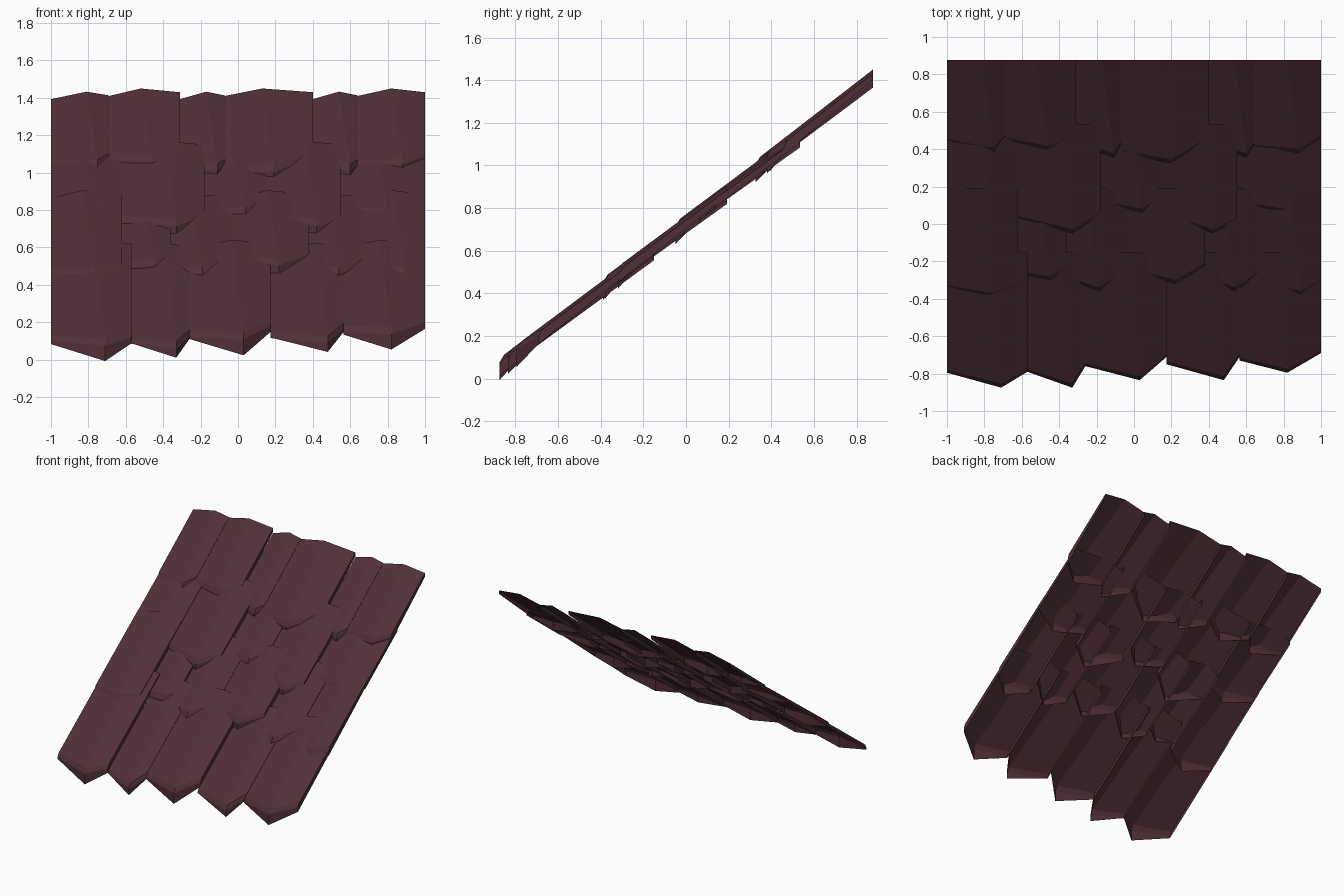
import bpy
import bmesh

if "Cube" in bpy.data.objects:
    bpy.data.objects.remove(bpy.data.objects["Cube"], do_unlink=True)

# Single dark red-brown material
wood = bpy.data.materials.new("dark_red_brown")
wood.use_nodes = True
colour = (0.08, 0.03, 0.038, 1)
wood.diffuse_color = colour
wood.node_tree.nodes["Principled BSDF"].inputs["Base Color"].default_value = colour

SLOPE = 0.773
BACK, RIDGE_TOP = 0.877, 1.45


def plane(y):
    """Height of the roof slope at depth y."""
    return RIDGE_TOP + SLOPE * (y - BACK)


def shingle(name, high, xs, ends, top, sink):
    """Open-backed ridged shell with side flanges and a pointed lower lip."""
    low = 0.0 if high else 0.017
    drops = (0.04 + low, low, 0.02 + low)
    tip_lip = 0.103 if high else 0.085
    bm = bmesh.new()
    columns = []
    for i, (x, end, drop) in enumerate(zip(xs, ends, drops)):
        middle = i == 1
        outline = [
            (x - 0.06 if middle else x, top, drop + sink),
            (x, end + (0.022 if middle else 0.014), drop),
            (x, end, drop + 0.02),
            (x, end, tip_lip if middle else 0.074),
        ]
        columns.append([bm.verts.new((px, y, plane(y) - d)) for px, y, d in outline])
    # Top slopes and front lip
    for a, b in zip(columns, columns[1:]):
        for k in range(len(a) - 1):
            bm.faces.new((a[k], a[k + 1], b[k + 1], b[k]))
    # Side flanges
    for i in (0, 2):
        d = drops[i] + sink + 0.028
        corner = bm.verts.new((xs[i], top, plane(top) - d))
        loop = columns[i] + [corner]
        bm.faces.new(loop[::-1] if i == 0 else loop)
    bm.normal_update()
    mesh = bpy.data.meshes.new(name)
    bm.to_mesh(mesh)
    bm.free()
    mesh.materials.append(wood)
    bpy.context.collection.objects.link(bpy.data.objects.new(name, mesh))


# Each shingle: raised or not, left, tip and right x, lower edge's y at each
courses = {
    "top": [
        (False, (-1, -0.75, -0.69), (0.44, 0.385, 0.46)),
        (True, (-0.69, -0.46, -0.31), (0.45, 0.395, 0.46)),
        (False, (-0.31, -0.11, -0.07), (0.43, 0.355, 0.42)),
        (True, (-0.07, 0.19, 0.40), (0.38, 0.325, 0.45)),
        (False, (0.40, 0.60, 0.64), (0.43, 0.355, 0.42)),
        (True, (0.64, 0.88, 1), (0.41, 0.38, 0.46)),
    ],
    "upper": [
        (False, (-1, -0.77, -0.62), (0.12, 0.06, 0.11)),
        (True, (-0.62, -0.33, -0.18), (0.03, -0.05, 0.05)),
        (False, (-0.18, 0.04, 0.15), (0.11, 0.06, 0.14)),
        (True, (0.15, 0.42, 0.55), (0.05, -0.05, 0.02)),
        (False, (0.55, 0.80, 1), (0.11, 0.06, 0.14)),
    ],
    "lower": [
        (True, (-1, -0.77, -0.62), (-0.34, -0.39, -0.33)),
        (False, (-0.62, -0.45, -0.36), (-0.27, -0.30, -0.25)),
        (False, (-0.36, -0.19, -0.03), (-0.30, -0.36, -0.25)),
        (True, (-0.03, 0.22, 0.38), (-0.25, -0.32, -0.22)),
        (False, (0.38, 0.54, 0.69), (-0.30, -0.36, -0.25)),
        (True, (0.69, 0.89, 1), (-0.33, -0.38, -0.31)),
    ],
    "bottom": [
        (True, (-1, -0.71, -0.57), (-0.795, -0.875, -0.79)),
        (False, (-0.57, -0.33, -0.26), (-0.79, -0.875, -0.76)),
        (True, (-0.26, 0.03, 0.175), (-0.76, -0.835, -0.71)),
        (False, (0.175, 0.48, 0.565), (-0.75, -0.835, -0.71)),
        (True, (0.565, 0.82, 1), (-0.73, -0.795, -0.69)),
    ],
}

# Lay the courses down the slope, each tucked under the one above
for row, (course, tiles) in enumerate(courses.items()):
    for i, (high, xs, ends) in enumerate(tiles):
        shingle(f"{course}_shingle_{i + 1}", high, xs, ends,
                BACK - 0.342 * row, 0.016 if row else 0.0)
